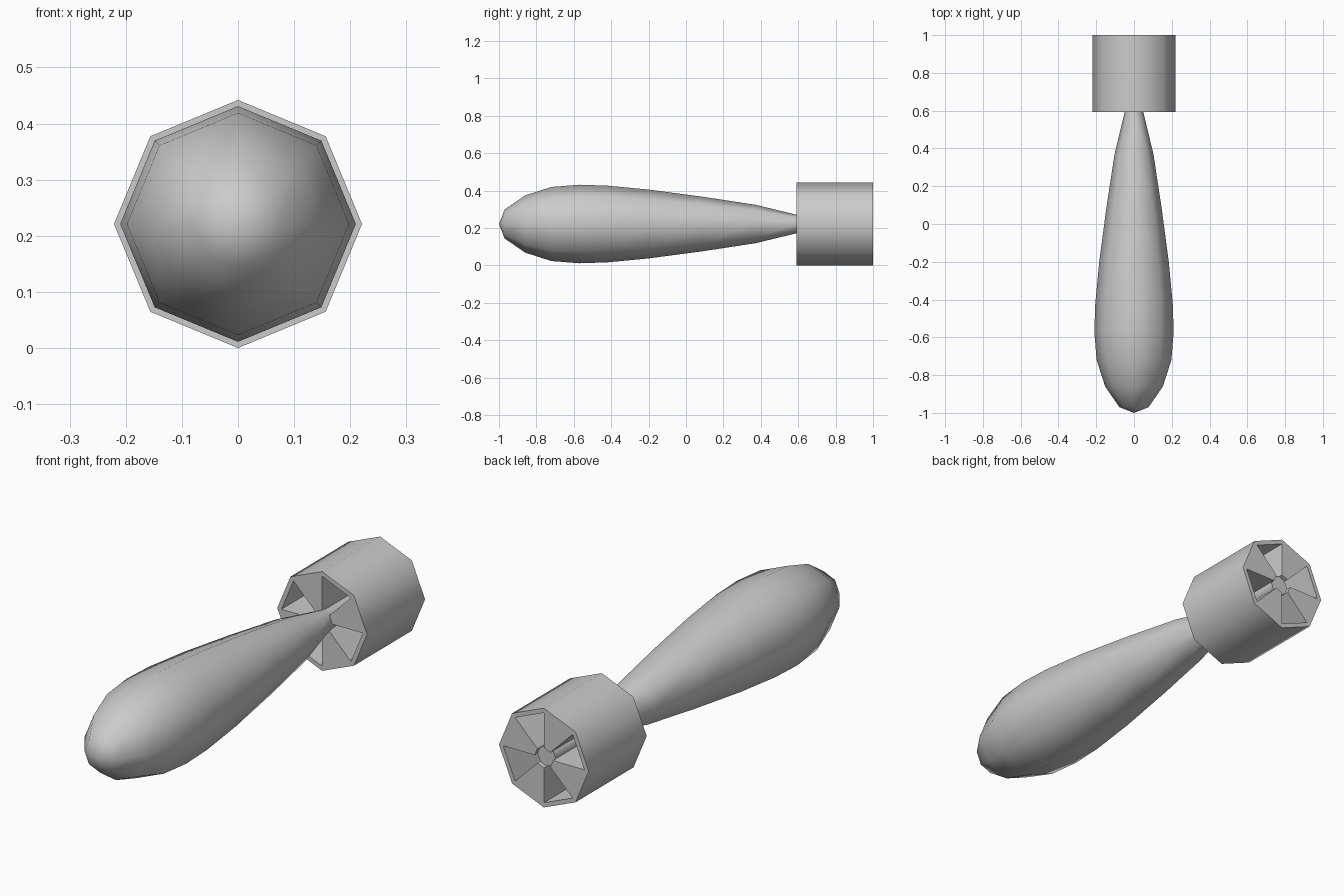
import bpy, bmesh
from math import cos, sin, pi, radians

if "Cube" in bpy.data.objects:
    bpy.data.objects.remove(bpy.data.objects["Cube"])

SIDES = 8
ZC = 0.221          # height of the long axis
R_OUT, R_IN, R_HUB = 0.221, 0.2, 0.045
Y_FRONT, Y_BACK = 0.592, 1.0


def pt(r, i, y):
    """Point on the octagon of radius r, corner i, at depth y."""
    a = 2 * pi * i / SIDES
    return (r * cos(a), y, ZC + r * sin(a))


def finish(bm, name):
    bmesh.ops.remove_doubles(bm, verts=bm.verts, dist=1e-5)
    bmesh.ops.recalc_face_normals(bm, faces=bm.faces)
    me = bpy.data.meshes.new(name)
    bm.to_mesh(me)
    bm.free()
    ob = bpy.data.objects.new(name, me)
    bpy.context.collection.objects.link(ob)
    bpy.ops.object.select_all(action='DESELECT')
    ob.select_set(True)
    bpy.context.view_layer.objects.active = ob
    bpy.ops.object.shade_smooth_by_angle(angle=radians(50))
    return ob


# Teardrop body running back into the tail hub: (y, radius)
profile = [(-0.97, 0.077), (-0.86, 0.153), (-0.72, 0.198), (-0.57, 0.21),
           (-0.42, 0.205), (-0.2, 0.184), (0.08, 0.147), (0.37, 0.103),
           (0.59, 0.05), (0.63, R_HUB), (0.98, R_HUB)]
bm = bmesh.new()
rings = [[bm.verts.new(pt(r, i, y)) for i in range(SIDES)] for y, r in profile]
nose = bm.verts.new((0, -1.0, ZC))
for i in range(SIDES):
    j = (i + 1) % SIDES
    bm.faces.new((nose, rings[0][i], rings[0][j]))
    for a, b in zip(rings, rings[1:]):
        bm.faces.new((a[i], b[i], b[j], a[j]))
bm.faces.new(rings[-1])
finish(bm, "body")

# Tail drum: octagonal shroud with alternating solid and open sectors
bm = bmesh.new()


def quad(*pts):
    bm.faces.new([bm.verts.new(p) for p in pts])


def wall(r, i, j):
    quad(pt(r, i, Y_FRONT), pt(r, j, Y_FRONT), pt(r, j, Y_BACK), pt(r, i, Y_BACK))


for i in range(SIDES):
    j = i + 1
    wall(R_OUT, i, j)
    # sectors 0, 2, 4, 6 are solid vanes joining hub and shroud
    inner_radii = [R_OUT, R_IN] + ([R_HUB] if i % 2 == 0 else [])
    for y in (Y_FRONT, Y_BACK):
        for ra, rb in zip(inner_radii, inner_radii[1:]):
            quad(pt(ra, i, y), pt(ra, j, y), pt(rb, j, y), pt(rb, i, y))
    if i % 2 == 0:
        for k in (i, j):
            quad(pt(R_IN, k, Y_FRONT), pt(R_IN, k, Y_BACK),
                 pt(R_HUB, k, Y_BACK), pt(R_HUB, k, Y_FRONT))
        wall(R_HUB, i, j)
    else:
        wall(R_IN, i, j)
finish(bm, "tail_drum")
